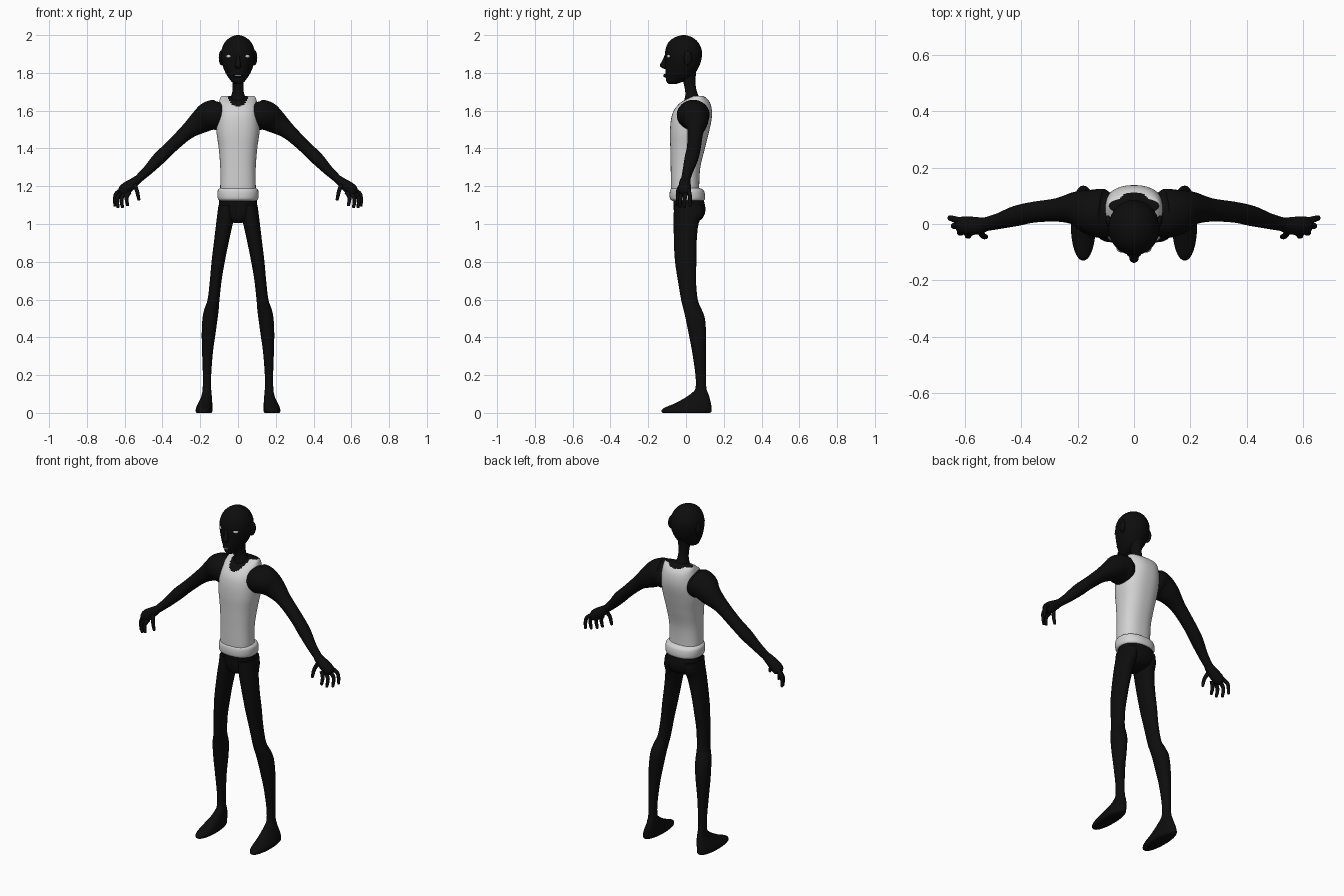
import bpy, bmesh, math
from mathutils import Vector


def material(name, value):
    m = bpy.data.materials.new(name)
    m.diffuse_color = (value, value, value, 1)
    return m


SKIN = material("black skin", 0.004)
SHIRT = material("light grey cloth", 0.65)
EYE = material("eye white", 0.75)


def smooth_rings(rings, steps):
    """Catmull-Rom interpolation through ring parameters."""
    out = []
    for i in range(len(rings) - 1):
        p0, p1 = rings[max(i - 1, 0)], rings[i]
        p2, p3 = rings[i + 1], rings[min(i + 2, len(rings) - 1)]
        for k in range(steps):
            t = k / steps
            out.append([0.5 * (2 * b + (c - a) * t + (2 * a - 5 * b + 4 * c - d) * t * t
                               + (3 * b - a - 3 * c + d) * t ** 3)
                        for a, b, c, d in zip(p0, p1, p2, p3)])
    out.append(list(rings[-1]))
    return out


def finish(ob, mirror=False):
    bpy.context.view_layer.objects.active = ob
    ob.select_set(True)
    bpy.ops.object.shade_smooth_by_angle(angle=math.radians(50))
    ob.select_set(False)
    if mirror:
        ob.modifiers.new("mirror", 'MIRROR').use_mirror_merge = False
    return ob


def loft(name, rings, mats, seg=32, steps=4, tilt=False, power=2.0, mirror=False, rule=None):
    """Skin over elliptical rings (x, y, z, radius_x, radius_y)."""
    rings = smooth_rings(rings, steps)
    centres = [Vector(r[:3]) for r in rings]
    bm = bmesh.new()
    loops = []
    for i, r in enumerate(rings):
        u, v = Vector((1, 0, 0)), Vector((0, 1, 0))
        if tilt:
            t = (centres[min(i + 1, len(rings) - 1)] - centres[max(i - 1, 0)]).normalized()
            v = (v - t * v.dot(t)).normalized()
            u = v.cross(t)
        loop = []
        for k in range(seg):
            a = 2 * math.pi * k / seg
            c, s = math.cos(a), math.sin(a)
            c = math.copysign(abs(c) ** (2 / power), c)
            s = math.copysign(abs(s) ** (2 / power), s)
            loop.append(bm.verts.new(centres[i] + u * c * max(r[3], .001)
                                     + v * s * max(r[4], .001)))
        loops.append(loop)
    for a, b in zip(loops, loops[1:]):
        for k in range(seg):
            j = (k + 1) % seg
            bm.faces.new((a[k], a[j], b[j], b[k]))
    bm.faces.new(loops[0])
    bm.faces.new(loops[-1])
    bmesh.ops.recalc_face_normals(bm, faces=bm.faces)
    if rule:
        for f in bm.faces:
            f.material_index = rule(f.calc_center_median())
    me = bpy.data.meshes.new(name)
    bm.to_mesh(me)
    bm.free()
    for m in mats:
        me.materials.append(m)
    ob = bpy.data.objects.new(name, me)
    bpy.context.collection.objects.link(ob)
    return finish(ob, mirror)


def upright(rows):
    """Rows of (z, x_min, x_max, y_front, y_back) to rings."""
    return [((a + b) / 2, (f + k) / 2, z, (b - a) / 2, (k - f) / 2) for z, a, b, f, k in rows]


def centred(rows):
    return upright([(z, -w, w, f, k) for z, w, f, k in rows])


def ball(name, loc, size, mat, mirror=False, rot=(0, 0, 0)):
    bm = bmesh.new()
    bmesh.ops.create_uvsphere(bm, u_segments=20, v_segments=12, radius=1)
    me = bpy.data.meshes.new(name)
    from_rot = Vector(rot)
    for v in bm.verts:
        p = Vector((v.co.x * size[0], v.co.y * size[1], v.co.z * size[2]))
        c, s = math.cos(from_rot.z), math.sin(from_rot.z)
        v.co = Vector((p.x * c - p.y * s, p.x * s + p.y * c, p.z)) + Vector(loc)
    bm.to_mesh(me)
    bm.free()
    me.materials.append(mat)
    ob = bpy.data.objects.new(name, me)
    bpy.context.collection.objects.link(ob)
    return finish(ob, mirror)


# Torso: cloth with a scooped neckline in skin colour
def neckline(p):
    depth = .062 if p.y < .05 else .022
    return int((p.x / .054) ** 2 + ((p.z - 1.685) / depth) ** 2 < 1)


loft("vest", centred([
    (1.16, .094, -.078, .075), (1.20, .094, -.08, .07), (1.30, .094, -.081, .076),
    (1.40, .102, -.083, .10), (1.48, .113, -.085, .12), (1.55, .115, -.08, .135),
    (1.60, .11, -.065, .137), (1.64, .102, -.032, .128), (1.665, .095, .01, .11),
    (1.677, .088, .035, .092)]), [SHIRT, SKIN], seg=72, steps=8, power=2.4, rule=neckline)

# Rolled hem around the waist
loft("waist_band", centred([
    (1.122, .096, -.07, .092), (1.132, .106, -.084, .10), (1.157, .109, -.087, .10),
    (1.180, .106, -.084, .092), (1.191, .094, -.076, .07)]), [SHIRT], seg=48, power=2.3)

# Hips and legs
loft("hips", centred([
    (1.005, .02, -.03, .03), (1.02, .06, -.052, .075), (1.05, .095, -.062, .098),
    (1.09, .101, -.066, .102), (1.14, .099, -.068, .09)]), [SKIN], seg=40, power=2.2)

loft("leg", upright([
    (1.10, .02, .103, -.064, .09), (1.05, .018, .11, -.065, .09), (1.00, .028, .116, -.065, .066),
    (.90, .05, .128, -.064, .056), (.80, .07, .14, -.058, .055), (.70, .087, .149, -.043, .053),
    (.60, .098, .161, -.026, .062), (.55, .102, .178, -.014, .082), (.50, .108, .188, -.002, .10),
    (.42, .119, .192, .014, .106), (.32, .133, .19, .033, .105), (.20, .142, .186, .05, .105),
    (.13, .142, .187, .05, .108), (.105, .14, .19, .03, .117), (.08, .138, .197, -.005, .125),
    (.05, .136, .212, -.06, .132), (.025, .135, .222, -.118, .136), (.008, .136, .224, -.13, .135),
    (.0, .142, .218, -.123, .127)]), [SKIN], steps=4, power=2.1, mirror=True)

# Arms, from inside the shoulder to the wrist
loft("arm", [
    (.07, .04, 1.595, .055, .065), (.105, .037, 1.58, .078, .086), (.15, .043, 1.572, .078, .082),
    (.20, .055, 1.54, .063, .062), (.27, .05, 1.487, .041, .042), (.355, .042, 1.408, .034, .037),
    (.42, .028, 1.345, .034, .036), (.48, .01, 1.282, .026, .028), (.535, -.003, 1.232, .021, .024)],
    [SKIN], tilt=True, mirror=True)

# Hands
loft("palm", [
    (.52, 0, 1.245, .02, .023), (.55, -.006, 1.22, .026, .03), (.59, -.006, 1.19, .032, .033),
    (.613, -.005, 1.17, .028, .03), (.623, -.005, 1.16, .012, .016)],
    [SKIN], seg=24, tilt=True, mirror=True)

fingers = {
    "index_finger": [(.575, -.028, 1.168), (.59, -.04, 1.14), (.585, -.044, 1.10)],
    "middle_finger": [(.595, -.02, 1.165), (.617, -.03, 1.135), (.612, -.033, 1.09)],
    "ring_finger": [(.61, -.005, 1.17), (.638, -.006, 1.14), (.636, -.01, 1.09)],
    "little_finger": [(.618, .012, 1.18), (.648, .02, 1.155), (.652, .022, 1.10)],
    "thumb": [(.55, -.02, 1.215), (.535, -.042, 1.175), (.525, -.045, 1.13)],
}
for name, (a, b, c) in fingers.items():
    end = tuple(q + (q - p) * .12 for p, q in zip(b, c))
    loft(name, [a + (.012, .012), b + (.0105, .0105), c + (.008, .008), end + (.003, .003)],
         [SKIN], seg=12, tilt=True, mirror=True)

# Neck and head
loft("neck", centred([
    (1.60, .055, -.03, .09), (1.66, .042, -.008, .075), (1.70, .03, -.004, .058),
    (1.75, .029, -.014, .05), (1.82, .04, -.03, .055)]), [SKIN], seg=28)

loft("head", centred([
    (2.0, .008, -.022, -.004), (1.992, .033, -.05, .025), (1.975, .058, -.08, .052),
    (1.95, .077, -.1, .072), (1.915, .089, -.11, .084), (1.88, .09, -.111, .083),
    (1.84, .082, -.11, .072), (1.80, .066, -.108, .05), (1.77, .047, -.106, .02),
    (1.752, .032, -.103, -.02), (1.742, .014, -.092, -.05)]), [SKIN], seg=40)

# Facial features
loft("nose", [
    (0, -.104, 1.895, .008, .008), (0, -.112, 1.865, .012, .014), (0, -.119, 1.84, .017, .019),
    (0, -.112, 1.826, .013, .014), (0, -.105, 1.82, .004, .005)], [SKIN], seg=16)
ball("lips", (0, -.105, 1.785), (.026, .015, .011), SKIN)
ball("mouth_line", (0, -.117, 1.785), (.017, .0045, .003), EYE)
ball("eye", (.046, -.089, 1.888), (.017, .012, .010), EYE, mirror=True, rot=(0, 0, .42))
ball("ear", (.088, .008, 1.88), (.012, .024, .04), SKIN, mirror=True, rot=(0, 0, -.35))
